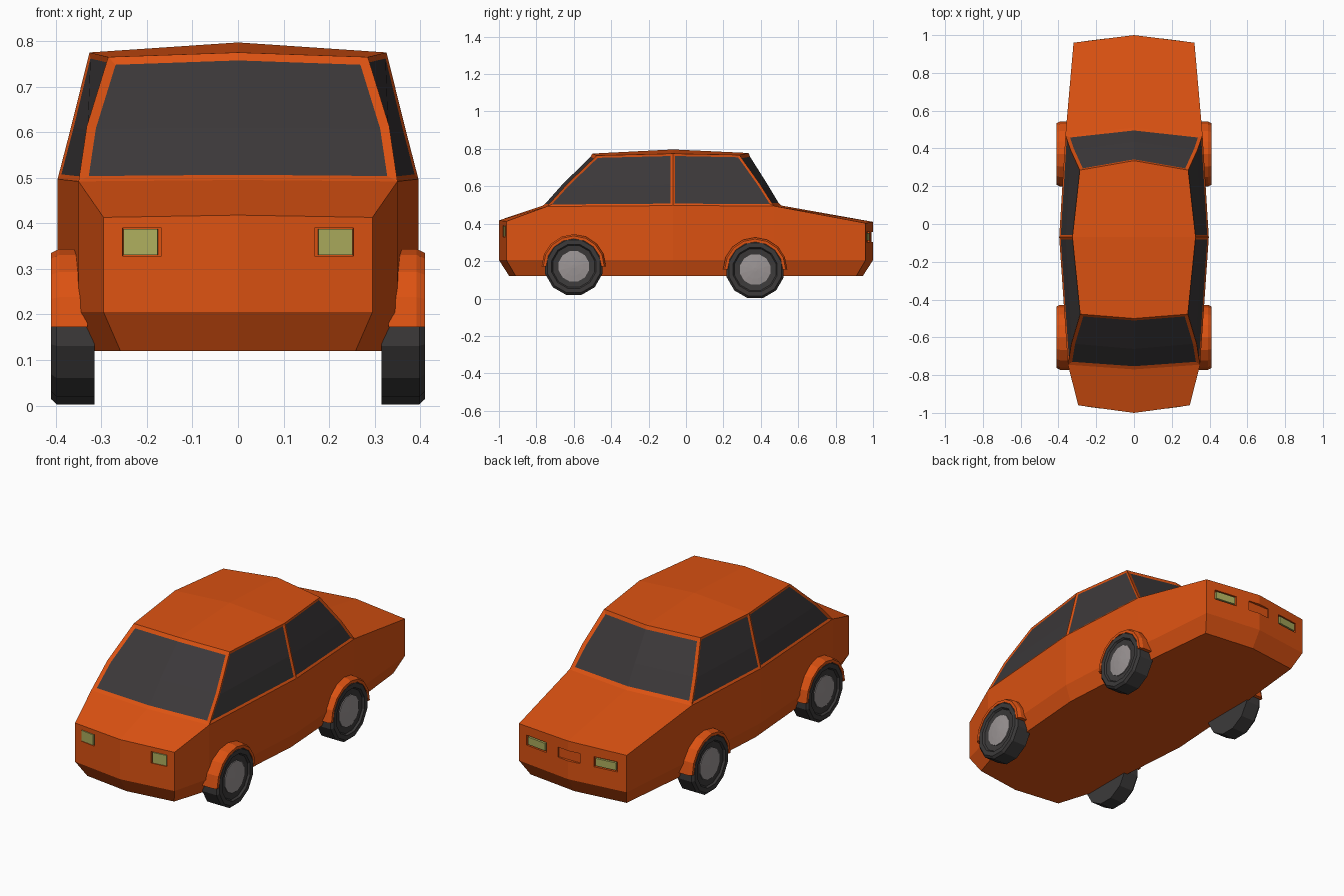
import bpy, bmesh, math
from mathutils import Matrix, Vector

if "Cube" in bpy.data.objects:
    bpy.data.objects.remove(bpy.data.objects["Cube"])


def material(name, rgb):
    m = bpy.data.materials.new(name)
    m.diffuse_color = (*rgb, 1)
    m.use_nodes = True
    m.node_tree.nodes["Principled BSDF"].inputs["Base Color"].default_value = m.diffuse_color
    return m


PAINT = material("orange_paint", (0.72, 0.085, 0.006))
GLASS = material("dark_glass", (0.045, 0.04, 0.042))
RUBBER = material("rubber", (0.045, 0.042, 0.042))
METAL = material("hub_metal", (0.33, 0.3, 0.3))
LENS = material("lamp_lens", (0.42, 0.42, 0.11))


def make_object(name, bm, *mats):
    bmesh.ops.recalc_face_normals(bm, faces=bm.faces)
    me = bpy.data.meshes.new(name)
    bm.to_mesh(me)
    bm.free()
    for m in mats:
        me.materials.append(m)
    ob = bpy.data.objects.new(name, me)
    bpy.context.collection.objects.link(ob)
    return ob


# Half plan outlines, front centre to rear centre
belt = [(0, -1, .418), (.295, -.96, .413), (.35, -.745, .492), (.396, -.07, .497),
        (.363, .47, .495), (.32, .96, .403), (0, 1, .41)]
sill = [(x, y, .205) for x, y, z in belt]
floor = [(0, -.945, .12), (.258, -.91, .12), (.315, -.73, .12), (.365, -.07, .12),
         (.33, .47, .12), (.285, .91, .12), (0, .945, .12)]
cabin_low = [(0, -.77, .495)] + belt[2:5] + [(0, .51, .497)]
cabin_mid = [(0, -.665, .613), (.332, -.635, .613), (.366, -.07, .613),
             (.337, .395, .613), (0, .44, .613)]
cabin_top = [(0, -.5, .775), (.285, -.477, .765), (.326, -.07, .775),
             (.287, .285, .768), (0, .335, .778)]
roof_mid = (0, -.07, .797)

# Body shell with cabin
bm = bmesh.new()
cache = {}


def vert(p):
    key = tuple(round(c, 4) + 0.0 for c in p)
    if key not in cache:
        cache[key] = bm.verts.new(key)
    return cache[key]


def face(pts, side):
    return bm.faces.new([vert((side * x, y, z)) for x, y, z in pts])


windows = {}
for s in (-1, 1):
    for lo, hi in ((floor, sill), (sill, belt)):
        for i in range(6):
            face((lo[i], lo[i + 1], hi[i + 1], hi[i]), s)
    face((belt[0], belt[1], belt[2], cabin_low[0]), s)
    face((belt[6], belt[5], belt[4], cabin_low[4]), s)
    for lo, hi in ((cabin_low, cabin_mid), (cabin_mid, cabin_top)):
        for i in range(4):
            f = face((lo[i], lo[i + 1], hi[i + 1], hi[i]), s)
            windows.setdefault(i if i in (0, 3) else (i, s), []).append(f)
    face((cabin_top[0], cabin_top[1], cabin_top[2], roof_mid), s)
    face((cabin_top[4], cabin_top[3], cabin_top[2], roof_mid), s)
bm.faces.new([vert(p) for p in floor] + [vert((-x, y, z)) for x, y, z in floor[5:0:-1]])
bmesh.ops.recalc_face_normals(bm, faces=bm.faces)

# Inset window panes
for key, faces in windows.items():
    width = .02 if key in (0, 3) else .012
    bmesh.ops.inset_region(bm, faces=faces, thickness=width, depth=-.005,
                           use_even_offset=True, use_boundary=True)
    for f in faces:
        f.material_index = 1
body = make_object("car_body", bm, PAINT, GLASS)


def box(name, loc, size, angle, mat):
    b = bmesh.new()
    bmesh.ops.create_cube(b, size=1, matrix=Matrix.Translation(loc)
                          @ Matrix.Rotation(angle, 4, 'Z')
                          @ Matrix.Diagonal((*size, 1)))
    return make_object(name, b, mat)


def recess(name, loc, size, angle):
    cutter = box(name + "_cutter", loc, size, angle, PAINT)
    cutter.hide_render = True
    cutter.hide_viewport = False
    cutter.display_type = 'WIRE'
    mod = body.modifiers.new(name, 'BOOLEAN')
    mod.operation = 'DIFFERENCE'
    mod.solver = 'EXACT'
    mod.object = cutter


# Recessed lamps and plate panel
for s, side in ((-1, "left"), (1, "right")):
    a = s * math.atan(.04 / .295)
    recess("headlight_recess_" + side, (s * .211, -.9714, .359), (.086, .026, .062), a)
    box("headlight_" + side, (s * .213, -.966, .359), (.075, .012, .056), a, LENS)
    a = -s * math.atan(.04 / .32)
    recess("tail_light_recess_" + side, (s * .205, .9744, .33), (.13, .026, .054), a)
    box("tail_light_" + side, (s * .205, .969, .33), (.112, .012, .04), a, LENS)
recess("plate_recess", (0, 1, .33), (.13, .03, .054), 0)


# Wheel parts turned around the x axis
def lathe(name, profile, centre, side, mat, start=0, sweep=360, n=12, closed=False):
    b = bmesh.new()
    full = sweep == 360
    rings = []
    for i in range(n if full else n + 1):
        t = math.radians(start + sweep * i / n)
        rings.append([b.verts.new((side * x, centre[0] + r * math.cos(t),
                                   centre[1] + r * math.sin(t))) for x, r in profile])
    m = len(profile)
    for i in range(n):
        p, q = rings[i], rings[(i + 1) % len(rings)]
        for j in range(m if closed else m - 1):
            k = (j + 1) % m
            b.faces.new((p[j], p[k], q[k], q[j]))
    if full:
        for j in (0, m - 1):
            b.faces.new([r[j] for r in rings])
    else:
        b.faces.new(rings[0])
        b.faces.new(rings[-1])
    return make_object(name, b, mat)


tyre = [(.315, .09), (.315, .158), (.398, .158), (.41, .146), (.41, .122), (.4, .115), (.396, .08)]
hub = [(.38, .084), (.401, .084), (.405, .05), (.408, .01)]
arch = [(.33, .172), (.392, .172), (.41, .163), (.41, .148), (.33, .148)]
for end, c in (("front", (-.6, .172)), ("rear", (.37, .155))):
    for s, side in ((-1, "left"), (1, "right")):
        tag = f"_{end}_{side}"
        lathe("tyre" + tag, tyre, c, s, RUBBER, start=15)
        lathe("hub" + tag, hub, c, s, METAL, start=15)
        lathe("wheel_arch" + tag, arch, c, s, PAINT, start=0, sweep=180, n=8, closed=True)
